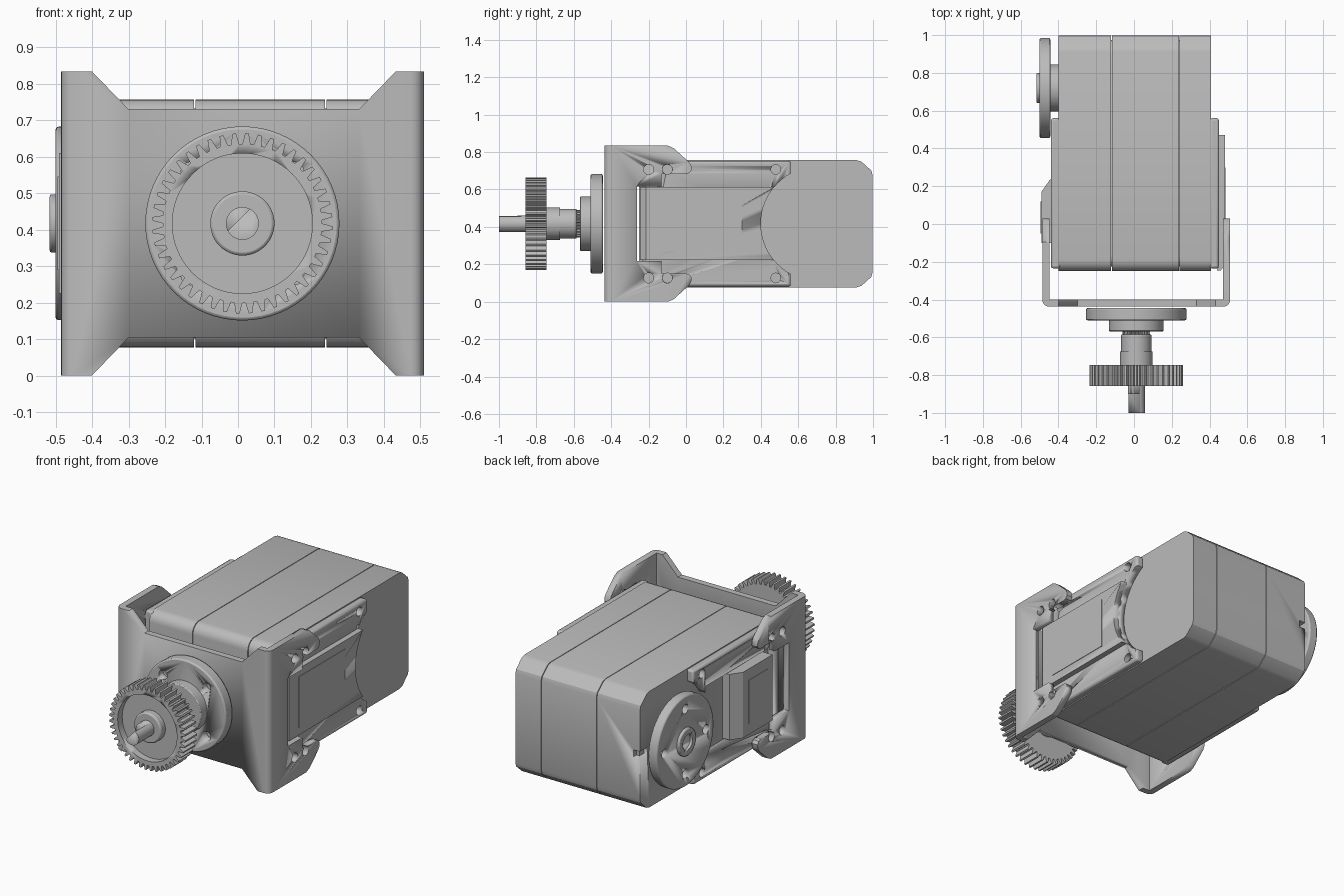
import bpy, bmesh, math

if "Cube" in bpy.data.objects:
    bpy.data.objects.remove(bpy.data.objects["Cube"], do_unlink=True)

grey = bpy.data.materials.new("plain grey")
grey.use_nodes = True
grey.diffuse_color = (0.5, 0.5, 0.5, 1)
for node in grey.node_tree.nodes:
    if node.type == 'BSDF_PRINCIPLED':
        node.inputs["Base Color"].default_value = (0.5, 0.5, 0.5, 1)

ZC = 0.417   # height of the main axis
XC = 0.012   # sideways position of the front shaft
HY = 0.72    # depth position of the side horn


def place(axis, u, v, w):
    """Map outline coordinates u, v and depth w to the chosen axis."""
    return {'x': (w, u, v), 'y': (u, w, v), 'z': (u, v, w)}[axis]


def finish(name, bm, bevel=0, smooth=True):
    bmesh.ops.recalc_face_normals(bm, faces=bm.faces)
    mesh = bpy.data.meshes.new(name)
    bm.to_mesh(mesh)
    bm.free()
    mesh.materials.append(grey)
    ob = bpy.data.objects.new(name, mesh)
    bpy.context.collection.objects.link(ob)
    if bevel:
        mod = ob.modifiers.new("bevel", 'BEVEL')
        mod.width, mod.segments = bevel, 2
        mod.limit_method, mod.angle_limit = 'ANGLE', math.radians(40)
    if smooth:
        bpy.ops.object.select_all(action='DESELECT')
        ob.select_set(True)
        bpy.context.view_layer.objects.active = ob
        bpy.ops.object.shade_smooth_by_angle(angle=math.radians(30))
    return ob


def prism(name, axis, pts, a, b, bevel=0):
    bm = bmesh.new()
    face = bm.faces.new([bm.verts.new(place(axis, u, v, a)) for u, v in pts])
    new = bmesh.ops.extrude_face_region(bm, geom=[face])["geom"]
    shift = place(axis, 0, 0, b - a)
    bmesh.ops.translate(bm, vec=shift, verts=[g for g in new if isinstance(g, bmesh.types.BMVert)])
    return finish(name, bm, bevel)


def box_pts(u0, u1, v0, v1):
    return [(u0, v0), (u1, v0), (u1, v1), (u0, v1)]


def arc(cu, cv, r, start, end, n):
    angles = [math.radians(start + (end - start) * i / n) for i in range(n + 1)]
    return [(cu + r * math.cos(t), cv + r * math.sin(t)) for t in angles]


def cylinder(name, axis, cu, cv, r, a, b, n=48, bevel=0):
    return prism(name, axis, arc(cu, cv, r, 0, 360, n)[:-1], a, b, bevel)


def mirror_z(pts):
    return [(u, 2 * ZC - v) for u, v in pts]


def cut(ob, cutters):
    """Subtract the cutters, bake the result and drop the cutters."""
    for c in cutters:
        c.hide_render = True
        mod = ob.modifiers.new("cut", 'BOOLEAN')
        mod.operation, mod.solver, mod.object = 'DIFFERENCE', 'EXACT', c
    graph = bpy.context.evaluated_depsgraph_get()
    mesh = bpy.data.meshes.new_from_object(ob.evaluated_get(graph))
    ob.modifiers.clear()
    ob.data = mesh
    for c in cutters:
        bpy.data.objects.remove(c, do_unlink=True)


def holes(axis, spots, r, a, b):
    return [cylinder("hole_cutter", axis, u, v, r, a, b, 20) for u, v in spots]


def ring_spots(cu, cv, r, turn):
    return arc(cu, cv, r, turn, turn + 270, 3)


# Housing: three slices with thin seams around a slightly smaller core
def side_profile(inset):
    top, front, back = 0.757 - inset, -0.25 + inset, 0.998 - inset
    upper = arc(front + 0.06, top - 0.06, 0.06, 180, 90, 6)
    upper += [(back - 0.085, top), (back - 0.06, top - 0.008),
              (back - 0.008, top - 0.055), (back, top - 0.08)]
    return upper + mirror_z(upper)[::-1]


slices = [("housing_right_shell", -0.40, -0.121), ("housing_middle", -0.117, 0.238),
          ("housing_left_shell", 0.242, 0.408)]
shells = [prism(name, 'x', side_profile(0), a, b) for name, a, b in slices]
prism("housing_core", 'x', side_profile(0.025), -0.38, 0.39)
cut(shells[0], [prism("notch_cutter", 'x', box_pts(0.93, 1.1, ZC - 0.02, ZC + 0.02), -0.5, -0.36)])

# Raised side layers with a round bay at the rear
screw_spots = [(y, ZC + s * 0.29) for y in (-0.1, 0.48) for s in (-1, 1)]


def side_layer(name, inner, outer):
    lo, hi = sorted((inner, outer))
    ob = prism(name, 'x', box_pts(-0.235, 0.56, 0.082, 0.752), lo, hi, 0.012)
    cutters = [cylinder("bay_cutter", 'x', 0.705, ZC, 0.305, -1, 1, 64)]
    cutters += holes('x', screw_spots, 0.026, outer - 0.035, outer + 0.035)
    return ob, cutters


left_layer, left_cuts = side_layer("left_side_layer", 0.40, 0.45)
cut(left_layer, left_cuts)
right_layer, right_cuts = side_layer("right_side_layer", -0.39, -0.44)
right_cuts.append(prism("window_cutter", 'x', box_pts(-0.19, 0.45, 0.215, 0.62), -0.6, -0.3))
cut(right_layer, right_cuts)

# Left cover plate with a thin panel
cover = prism("left_cover", 'z', [(0.44, -0.245), (0.46, -0.245), (0.482, -0.215),
                                  (0.482, 0.47), (0.44, 0.47)], 0.222, 0.612)
cut(cover, [cylinder("bay_cutter", 'x', 0.705, ZC, 0.305, 0, 1, 64)])
prism("left_cover_panel", 'x', box_pts(-0.13, 0.3, 0.27, 0.565), 0.48, 0.485)

# Right connector block with a thin panel
prism("connector_block", 'z', [(-0.39, -0.1), (-0.49, -0.1), (-0.49, 0.17),
                               (-0.445, 0.235), (-0.39, 0.235)], 0.225, 0.61)
prism("connector_panel", 'x', box_pts(-0.05, 0.12, 0.29, 0.545), -0.494, -0.488)

# U-shaped bracket: bent plate, then notches and open windows
outline = [(-0.485, 0.033)] + arc(-0.45, -0.402, 0.035, 180, 270, 5)
outline += arc(0.474, -0.402, 0.035, 270, 360, 5)
outline += [(0.509, 0.033), (0.471, 0.033), (0.471, -0.4), (-0.447, -0.4), (-0.447, 0.033)]
bracket = prism("bracket", 'z', outline, 0, 2 * ZC)
notch = [(-0.42, 0.854), (-0.30, 0.73), (0.332, 0.73), (0.452, 0.854)]
corner = [(-0.10, 0.85), (-0.10, 0.836), (-0.065, 0.82), (0.018, 0.745), (0.028, 0.725),
          (0.03, 0.705), (0.018, 0.688), (0.0, 0.683), (0.06, 0.683), (0.06, 0.85)]
window = [(-0.262, 0.617), (-0.13, 0.617), (-0.13, 0.683), (0.08, 0.683)]
cutters = [prism("window_cutter", 'x', window + mirror_z(window)[::-1], -1, 1)]
for flip in (list, mirror_z):
    cutters.append(prism("notch_cutter", 'y', flip(notch), -0.6, -0.39))
    cutters.append(prism("corner_cutter", 'x', flip(corner), -1, 1))
spots = [(y, ZC + s * 0.29) for y in (-0.2, -0.1) for s in (-1, 1)]
cut(bracket, cutters + holes('x', spots, 0.027, -1, 1))

# Side horn on the right
cylinder("side_horn_neck", 'x', HY, ZC, 0.125, -0.45, -0.39)
horn = cylinder("side_horn", 'x', HY, ZC, 0.265, -0.5, -0.443, 64, 0.008)
cut(horn, holes('x', ring_spots(HY, ZC, 0.19, 0), 0.027, -0.6, -0.3))
hub = cylinder("side_horn_hub", 'x', HY, ZC, 0.08, -0.516, -0.49, 48, 0.006)
cut(hub, holes('x', [(HY, ZC)], 0.045, -0.6, -0.5))

# Front horn and its stepped hub
front = cylinder("front_horn", 'y', XC, ZC, 0.266, -0.51, -0.445, 64, 0.008)
cut(front, holes('y', ring_spots(XC, ZC, 0.2, 45), 0.027, -0.6, -0.47))
cylinder("front_horn_step", 'y', XC, ZC, 0.145, -0.568, -0.5, 48, 0.005)


def toothed(count, root, tip):
    pts = []
    for i in range(count):
        for frac, r in ((0.0, root), (0.28, root), (0.5, tip), (0.78, tip)):
            t = 2 * math.pi * (i + frac) / count
            pts.append((XC + r * math.cos(t), ZC + r * math.sin(t)))
    return pts


prism("output_spline", 'y', toothed(24, 0.066, 0.074), -0.605, -0.56)
cylinder("coupling_rear", 'y', XC, ZC, 0.08, -0.68, -0.585, 48, 0.004)
cylinder("coupling_front", 'y', XC, ZC, 0.087, -0.76, -0.675)

# Spur gear with a dished front face and centre boss
gear = prism("spur_gear", 'y', toothed(44, 0.218, 0.247), -0.857, -0.747)
cut(gear, [cylinder("dish_cutter", 'y', XC, ZC, 0.192, -1, -0.815, 64)])
cylinder("gear_boss", 'y', XC, ZC, 0.088, -0.857, -0.8, 48, 0.008)

# Shaft with a slanted flat at its tip
shaft = cylinder("shaft", 'y', XC, ZC, 0.045, -1.0, -0.83)
s = 0.1
flat = [(XC - s - 0.01, ZC - s + 0.01), (XC + s - 0.01, ZC + s + 0.01),
        (XC - 0.01, ZC + 2 * s), (XC - 2 * s, ZC + 0.01)]
cut(shaft, [prism("flat_cutter", 'y', flat, -1.1, -0.9)])
